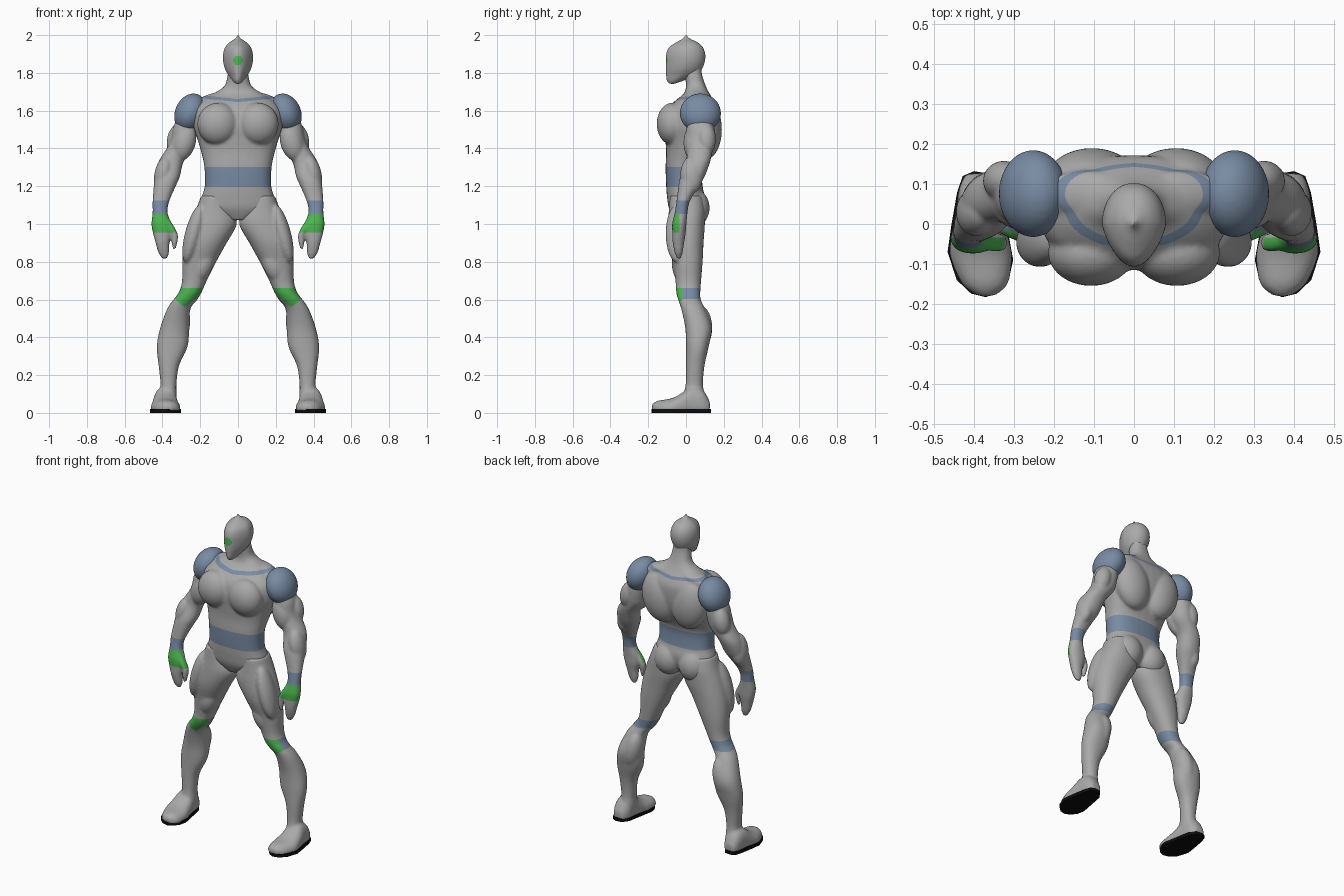
import bpy, bmesh, math
from mathutils import Vector, Matrix

if "Cube" in bpy.data.objects:
    bpy.data.objects.remove(bpy.data.objects["Cube"])


def material(name, rgb):
    m = bpy.data.materials.new(name)
    m.diffuse_color = (*rgb, 1)
    m.use_nodes = True
    m.node_tree.nodes["Principled BSDF"].inputs["Base Color"].default_value = m.diffuse_color
    return m


MATS = [material("suit grey", (0.40, 0.40, 0.40)), material("steel blue", (0.19, 0.26, 0.37)),
        material("bright green", (0.07, 0.48, 0.08)), material("sole black", (0.004, 0.004, 0.004))]
GREY, BLUE, GREEN, BLACK = range(4)


def catmull(rows, steps=4):
    """Smoothly interpolate rows of numbers."""
    out = []
    for i in range(len(rows) - 1):
        p = [rows[max(i - 1, 0)], rows[i], rows[i + 1], rows[min(i + 2, len(rows) - 1)]]
        for s in range(steps):
            t = s / steps
            out.append([b + 0.5 * t * (c - a + t * (2 * a - 5 * b + 4 * c - d + t * (3 * (b - c) + d - a)))
                        for a, b, c, d in zip(*p)])
    return out + [list(rows[-1])]


def loft(bm, rows, axis='z', power=2.2, pinch=0.0, n=32):
    """Rows are (position, low x, high x, low, high) of oval sections along an axis."""
    rings = []
    for t, a0, a1, b0, b1 in catmull(rows):
        ring = []
        for k in range(n):
            ang = 2 * math.pi * k / n
            c, s = math.cos(ang), math.sin(ang)
            u = math.copysign(abs(c) ** (2 / power), c)
            v = math.copysign(abs(s) ** (2 / power), s)
            u *= 1 - pinch * max(0, -v)
            a, b = (a0 + a1) / 2 + u * (a1 - a0) / 2, (b0 + b1) / 2 + v * (b1 - b0) / 2
            ring.append(bm.verts.new((a, b, t) if axis == 'z' else (a, t, b)))
        rings.append(ring)
    for r, q in zip(rings, rings[1:]):
        for k in range(n):
            bm.faces.new((r[k], r[(k + 1) % n], q[(k + 1) % n], q[k]))
    bm.faces.new(rings[0])
    bm.faces.new(rings[-1])


def ball(bm, centre, radii, tilt=0.0, both=False):
    """Muscle ellipsoid, tilted about y, optionally on both sides."""
    for s in ((1, -1) if both else (1,)):
        m = (Matrix.Translation((s * centre[0], *centre[1:])) @ Matrix.Rotation(s * math.radians(tilt), 4, 'Y')
             @ Matrix.Diagonal((*radii, 1)))
        bmesh.ops.create_uvsphere(bm, u_segments=32, v_segments=20, radius=1, matrix=m)


def finish(name, bm, rule, cuts=(), voxel=0.008, mirror=False, smooth=5):
    """Fuse the forms, cut colour borders, colour faces by rule, mirror."""
    bmesh.ops.recalc_face_normals(bm, faces=bm.faces)
    me = bpy.data.meshes.new(name)
    bm.to_mesh(me)
    ob = bpy.data.objects.new(name, me)
    bpy.context.collection.objects.link(ob)
    if voxel:
        r = ob.modifiers.new("fuse", 'REMESH')
        r.mode, r.voxel_size = 'VOXEL', voxel
        s = ob.modifiers.new("soften", 'SMOOTH')
        s.factor, s.iterations = 0.5, smooth
        ev = ob.evaluated_get(bpy.context.evaluated_depsgraph_get())
        ob_mesh = bpy.data.meshes.new_from_object(ev)
        ob.modifiers.clear()
        ob.data = ob_mesh
    bm.clear()
    bm.from_mesh(ob.data)
    for co, no, test in cuts:
        faces = [f for f in bm.faces if test(f.calc_center_median())]
        geom = faces + list({e for f in faces for e in f.edges}) + list({v for f in faces for v in f.verts})
        bmesh.ops.bisect_plane(bm, geom=geom, plane_co=co, plane_no=no)
    for m in MATS:
        ob.data.materials.append(m)
    for f in bm.faces:
        f.material_index = rule(f.calc_center_median())
        f.smooth = bool(voxel)
    bm.to_mesh(ob.data)
    bm.free()
    if mirror:
        ob.modifiers.new("mirror", 'MIRROR')
    return ob


def level(z):
    return ((0, 0, z), (0, 0, 1), lambda c: abs(c.z - z) < 0.03)


# Torso with neck, chest, back and seat
bm = bmesh.new()
loft(bm, [(z, -r, r, f, b) for z, r, f, b in [
    (1.02, .05, -.06, .05), (1.08, .18, -.09, .09), (1.14, .192, -.10, .10), (1.2, .176, -.105, .088),
    (1.3, .178, -.108, .085), (1.38, .195, -.105, .12), (1.45, .215, -.11, .155), (1.52, .235, -.115, .17),
    (1.6, .23, -.10, .17), (1.65, .19, -.06, .15), (1.69, .13, -.012, .125), (1.73, .072, .0, .105),
    (1.79, .055, -.005, .085), (1.84, .05, .0, .08)]], power=2.4)
ball(bm, (.107, -.072, 1.53), (.108, .083, .112), -8, True)     # chest
ball(bm, (.105, .105, 1.5), (.115, .085, .16), 12, True)        # back
ball(bm, (.085, .045, 1.085), (.09, .08, .1), 0, True)          # seat
ball(bm, (.12, .075, 1.66), (.11, .06, .035), 14, True)         # collar


def yoke(c):
    return c.z - 0.1 * abs(c.x)


def torso_rule(c):
    return BLUE if 1.195 < c.z < 1.303 or (1.645 < yoke(c) < 1.662 and abs(c.x) < .22) else GREY


torso_cuts = [level(1.195), level(1.303)]
for z in (1.645, 1.662):
    for s in (1, -1):
        torso_cuts.append(((0, 0, z), Vector((-.1 * s, 0, 1)).normalized(),
                           lambda c, s=s: c.x * s >= 0 and abs(c.z - 1.66) < .04))
finish("torso", bm, torso_rule, torso_cuts)

# Masked head with a green face gem
bm = bmesh.new()
loft(bm, [(z, -r, r, f, b) for z, r, f, b in [
    (1.742, .012, -.09, -.06), (1.76, .03, -.102, -.01), (1.79, .052, -.106, .06), (1.82, .069, -.107, .085),
    (1.86, .079, -.107, .1), (1.9, .079, -.105, .102), (1.935, .069, -.09, .09), (1.96, .048, -.055, .065),
    (1.977, .022, -.025, .03), (1.99, .009, -.01, .01), (2.004, .005, -.005, .005)]], power=2.1, pinch=.3)
GEM = Vector((0, 0, 1.865))
DIRS = [Vector((math.cos(a), 0, math.sin(a))) for a in (math.radians(30 + 60 * k) for k in range(6))]


def gem_rule(c):
    return GREEN if c.y < -.05 and all((c - GEM).dot(d) < .024 for d in DIRS) else GREY


finish("head", bm, gem_rule, [(GEM + d * .024, d, lambda c: c.y < -.05 and (c - GEM).xz.length < .045)
                              for d in DIRS], voxel=.006, smooth=3)

# Shoulder pads
bm = bmesh.new()
ball(bm, (.252, .076, 1.587), (.082, .109, .107), -22)
finish("shoulder_pads", bm, lambda c: BLUE, mirror=True, smooth=2)

# Arms with hands
bm = bmesh.new()
loft(bm, [(1.6, .2, .3, .03, .13), (1.52, .21, .34, .005, .15), (1.45, .222, .355, .0, .15),
          (1.4, .235, .378, .005, .143), (1.33, .288, .42, .0, .128), (1.25, .308, .44, -.03, .098),
          (1.2, .33, .446, -.04, .068), (1.12, .364, .452, -.05, .02), (1.06, .373, .452, -.06, .008),
          (1.0, .352, .458, -.073, .002), (.95, .35, .45, -.072, -.002), (.9, .363, .436, -.07, -.01),
          (.85, .365, .422, -.06, -.018), (.818, .375, .402, -.048, -.028)])
loft(bm, [(1.02, .36, .39, -.06, -.02), (.98, .335, .375, -.068, -.02), (.94, .318, .352, -.068, -.025),
          (.9, .322, .35, -.065, -.032), (.868, .33, .345, -.058, -.04)])   # thumb
ball(bm, (.285, .04, 1.43), (.06, .053, .1), -18)      # biceps
ball(bm, (.325, .108, 1.45), (.05, .05, .085), -14)    # triceps
ball(bm, (.395, .03, 1.26), (.048, .06, .1), -10)      # forearm


def arm_rule(c):
    if .955 < c.z < 1.052 and c.y < -.034:
        return GREEN
    return BLUE if 1.052 < c.z < 1.125 else GREY


finish("arms", bm, arm_rule, [level(.955), level(1.052), level(1.125),
       ((0, -.034, 0), (0, 1, 0), lambda c: .955 < c.z < 1.052)], voxel=.007, mirror=True, smooth=3)

# Legs with feet
bm = bmesh.new()
loft(bm, [(1.15, .06, .195, -.085, .085), (1.08, .03, .222, -.09, .1), (1.0, .006, .255, -.097, .1),
          (.9, .06, .284, -.095, .093), (.8, .115, .295, -.072, .088), (.7, .165, .296, -.056, .08),
          (.64, .192, .312, -.052, .076), (.6, .215, .342, -.042, .078), (.55, .252, .375, -.025, .1),
          (.45, .258, .412, -.004, .136), (.35, .267, .43, .0, .12), (.25, .312, .42, .0, .098),
          (.15, .326, .41, -.002, .09), (.09, .325, .415, -.015, .1), (.04, .33, .42, -.02, .1)])
ball(bm, (.235, -.045, .95), (.045, .063, .16), -15)   # outer thigh
ball(bm, (.185, -.025, .79), (.055, .05, .1), -20)     # inner thigh
ball(bm, (.312, .075, .45), (.055, .064, .12), -12)    # calf
loft(bm, [(-.18, .35, .39, .0, .045), (-.15, .315, .43, -.03, .064), (-.08, .305, .46, -.03, .076),
          (-.03, .315, .456, -.03, .1), (.03, .325, .445, -.03, .14), (.09, .335, .437, -.03, .12),
          (.126, .36, .42, -.01, .06)], axis='y', power=2.3)   # foot
bmesh.ops.bisect_plane(bm, geom=bm.verts[:] + bm.edges[:] + bm.faces[:], plane_co=(0, 0, .01),
                       plane_no=(0, 0, 1), clear_inner=True)
bmesh.ops.holes_fill(bm, edges=[e for e in bm.edges if e.is_boundary])


def leg_rule(c):
    if c.y < -.018 and .66 > c.z > .56 + .8 * abs(c.x - .283) and c.z > .56:
        return GREEN
    return BLUE if .602 < c.z < .66 else GREY


knee = [((0, -.018, 0), (0, 1, 0), lambda c: .55 < c.z < .66)]
for s in (1, -1):
    knee.append(((.283, 0, .56), Vector((-.8 * s, 0, 1)).normalized(),
                 lambda c, s=s: .55 < c.z < .66 and c.y < -.018 and (c.x - .283) * s > 0))
finish("legs", bm, leg_rule, [level(.602), level(.66)] + knee, mirror=True)

# Black soles
bm = bmesh.new()
outline = [(.302, -.09), (.312, -.135), (.337, -.167), (.37, -.183), (.407, -.174), (.443, -.14), (.466, -.07),
           (.456, .0), (.442, .08), (.428, .12), (.4, .132), (.362, .126), (.335, .09), (.322, .02)]
face = bm.faces.new([bm.verts.new((x, y, 0)) for x, y in outline])
top = bmesh.ops.extrude_face_region(bm, geom=[face])["geom"]
bmesh.ops.translate(bm, vec=(0, 0, .02), verts=[v for v in top if isinstance(v, bmesh.types.BMVert)])
finish("soles", bm, lambda c: BLACK, voxel=0, mirror=True)
